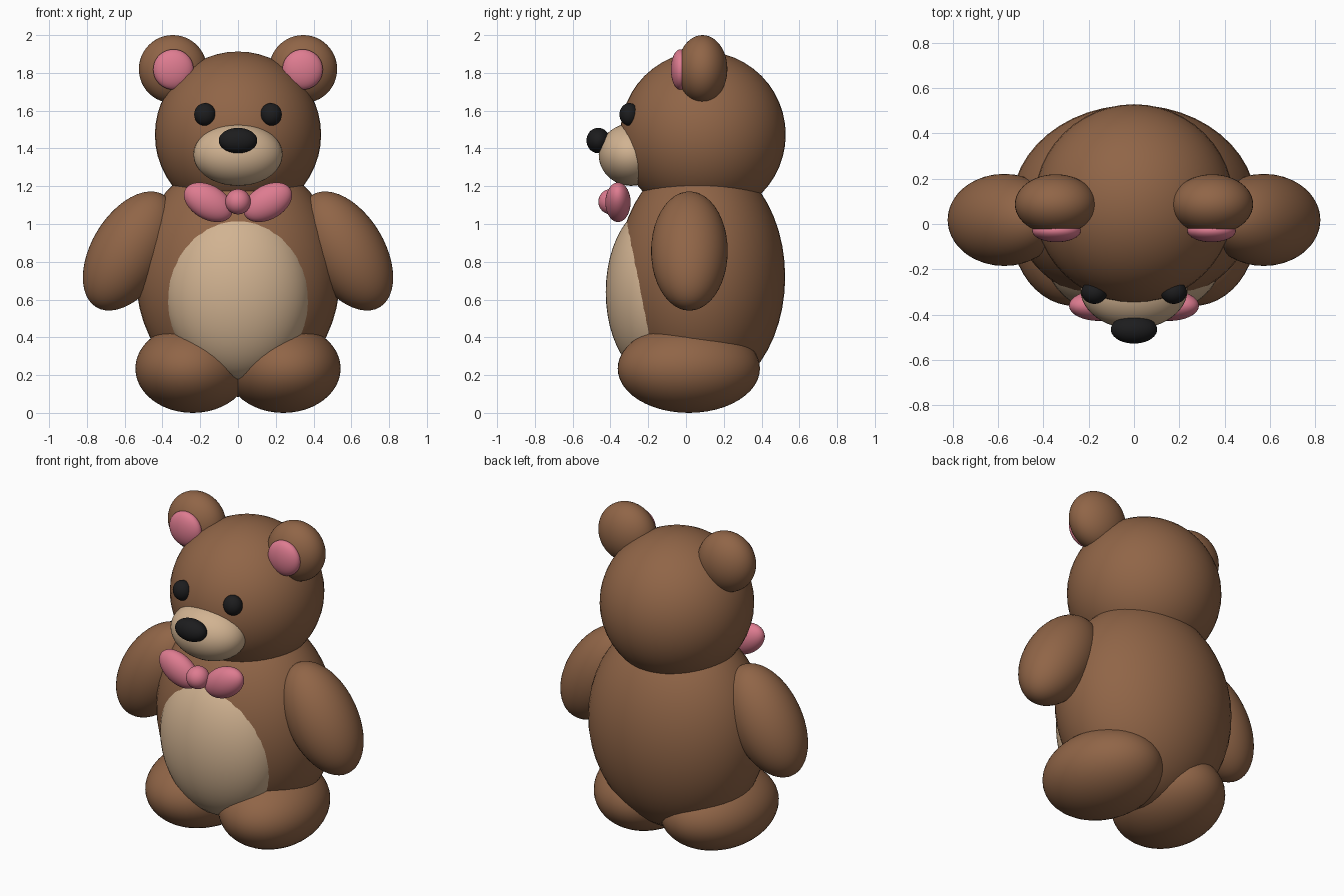
import bpy
import math

if "Cube" in bpy.data.objects:
    bpy.data.objects.remove(bpy.data.objects["Cube"])


def material(name, rgb):
    m = bpy.data.materials.new(name)
    m.diffuse_color = (*rgb, 1.0)
    m.use_nodes = True
    m.node_tree.nodes["Principled BSDF"].inputs["Base Color"].default_value = m.diffuse_color
    return m


BROWN = material("brown fur", (0.28, 0.13, 0.063))
TAN = material("tan fur", (0.64, 0.45, 0.285))
PINK = material("pink", (0.73, 0.20, 0.28))
BLACK = material("black", (0.012, 0.012, 0.013))


def ellipsoid(name, centre, radii, mat, tilt=0.0, yaw=0.0):
    """Smooth ellipsoid; tilt turns it about y, yaw about z (degrees)."""
    bpy.ops.mesh.primitive_uv_sphere_add(
        segments=48, ring_count=24, radius=1, location=centre,
        rotation=(0, math.radians(tilt), math.radians(yaw)))
    ob = bpy.context.object
    ob.name = name
    ob.scale = radii
    ob.data.materials.append(mat)
    bpy.ops.object.shade_smooth()
    return ob


def pair(name, centre, radii, mat, tilt=0.0, yaw=0.0):
    """The same ellipsoid mirrored on both sides of x = 0."""
    x, y, z = centre
    for side, s in (("right", 1), ("left", -1)):
        ellipsoid(f"{side}_{name}", (s * x, y, z), radii, mat, s * tilt, s * yaw)


# Torso and head
ellipsoid("body", (0, 0.08, 0.72), (0.54, 0.445, 0.635), BROWN)
ellipsoid("belly_patch", (0, -0.15, 0.64), (0.39, 0.275, 0.465), TAN)
ellipsoid("head", (0, 0.09, 1.473), (0.44, 0.438, 0.44), BROWN)

# Face
ellipsoid("muzzle", (0, -0.29, 1.367), (0.236, 0.172, 0.165), TAN)
ellipsoid("nose", (0, -0.465, 1.442), (0.102, 0.062, 0.067), BLACK)
pair("eye", (0.175, -0.30, 1.58), (0.057, 0.052, 0.06), BLACK)

# Ears
pair("ear", (0.345, 0.087, 1.82), (0.18, 0.132, 0.18), BROWN)
pair("inner_ear", (0.342, -0.03, 1.818), (0.107, 0.05, 0.107), PINK)

# Limbs
pair("arm", (0.572, 0.018, 0.857), (0.203, 0.203, 0.347), BROWN, tilt=-31)
pair("foot", (0.24, 0.015, 0.235), (0.302, 0.378, 0.235), BROWN, yaw=8)

# Bow tie
pair("bow_loop", (0.157, -0.36, 1.115), (0.14, 0.067, 0.09), PINK, tilt=-30)
ellipsoid("bow_knot", (0, -0.397, 1.118), (0.067, 0.067, 0.067), PINK)
